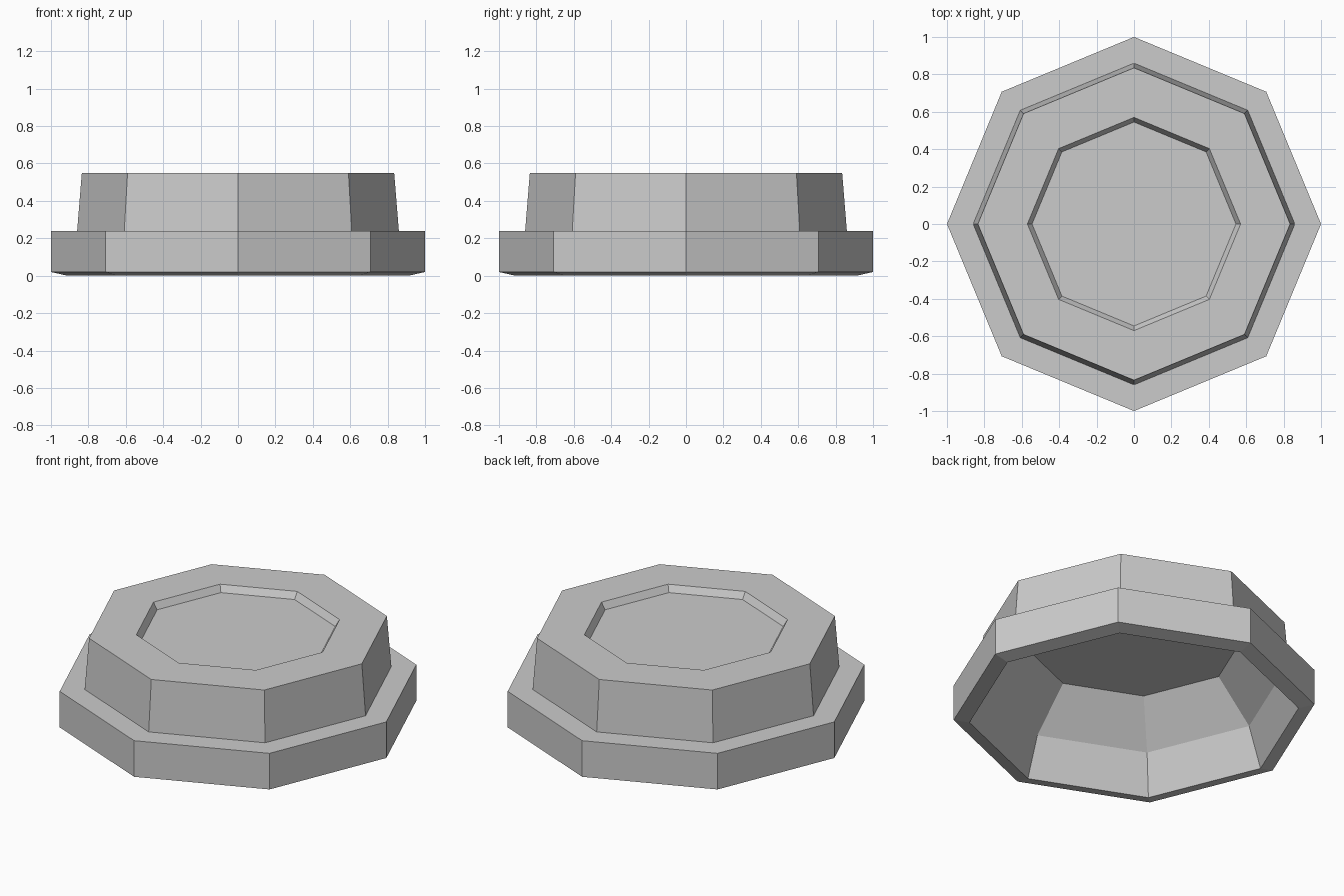
import bpy, bmesh, math

cube = bpy.data.objects.get("Cube")
if cube:
    bpy.data.objects.remove(cube, do_unlink=True)

SIDES = 8

# One plain grey for the whole part
grey = bpy.data.materials.new("plain_grey")
grey.use_nodes = True
colour = (0.6, 0.6, 0.6, 1)
grey.diffuse_color = colour
grey.node_tree.nodes["Principled BSDF"].inputs["Base Color"].default_value = colour

# Closed shell profile as (radius, height), from recess floor round to hollow ceiling
profile = [
    (0.545, 0.51),   # recess floor
    (0.57, 0.55),    # recess rim
    (0.835, 0.55),   # top edge
    (0.86, 0.24),    # foot of the tapered wall
    (1.0, 0.24),     # flange top
    (1.0, 0.02),     # flange bottom
    (0.912, 0.0),    # bevelled lip
    (0.83, 0.24),    # hollow lower wall
    (0.61, 0.474),   # hollow ceiling
]


def ring(bm, radius, height):
    step = math.tau / SIDES
    return [bm.verts.new((radius * math.cos(i * step), radius * math.sin(i * step), height))
            for i in range(SIDES)]


def bridge(bm, a, b):
    for i in range(SIDES):
        j = (i + 1) % SIDES
        bm.faces.new((a[i], a[j], b[j], b[i]))


bm = bmesh.new()
rings = [ring(bm, r, z) for r, z in profile]
for upper, lower in zip(rings, rings[1:]):
    bridge(bm, upper, lower)
bm.faces.new(rings[0])     # recess floor
bm.faces.new(rings[-1])    # hollow ceiling
bmesh.ops.recalc_face_normals(bm, faces=bm.faces)

mesh = bpy.data.meshes.new("octagonal_cap")
bm.to_mesh(mesh)
bm.free()
mesh.materials.append(grey)
cap = bpy.data.objects.new("octagonal_cap", mesh)
bpy.context.collection.objects.link(cap)
